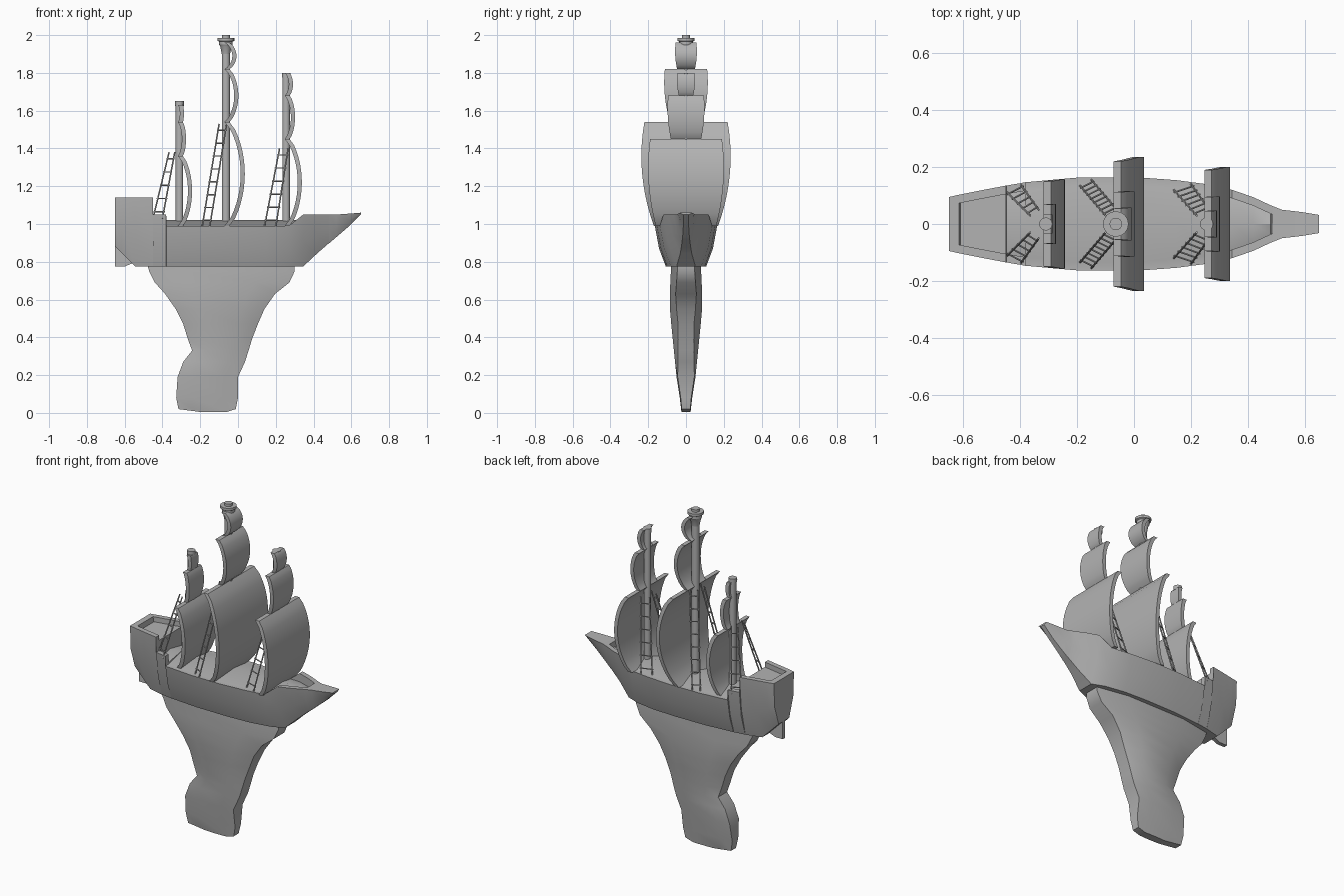
import bpy, bmesh, math
from mathutils import Vector

if "Cube" in bpy.data.objects:
    bpy.data.objects.remove(bpy.data.objects["Cube"], do_unlink=True)

grey = bpy.data.materials.new("plain grey")
grey.use_nodes = True
grey.diffuse_color = (0.45, 0.45, 0.45, 1)
grey.node_tree.nodes["Principled BSDF"].inputs["Base Color"].default_value = grey.diffuse_color


def finish(bm, name, angle=30):
    """Turn a bmesh into a named, shaded object."""
    bmesh.ops.remove_doubles(bm, verts=bm.verts, dist=0.0001)
    bmesh.ops.recalc_face_normals(bm, faces=bm.faces)
    mesh = bpy.data.meshes.new(name)
    bm.to_mesh(mesh)
    bm.free()
    obj = bpy.data.objects.new(name, mesh)
    bpy.context.collection.objects.link(obj)
    mesh.materials.append(grey)
    bpy.ops.object.select_all(action="DESELECT")
    obj.select_set(True)
    bpy.context.view_layer.objects.active = obj
    bpy.ops.object.shade_smooth_by_angle(angle=math.radians(angle))
    return obj


def loft(name, rings, angle=30):
    """Skin closed rings of points and cap both ends."""
    bm = bmesh.new()
    rows = [[bm.verts.new(p) for p in ring] for ring in rings]
    n = len(rows[0])
    for a, b in zip(rows, rows[1:]):
        for i in range(n):
            j = (i + 1) % n
            bm.faces.new((a[i], a[j], b[j], b[i]))
    bm.faces.new(rows[0])
    bm.faces.new(rows[-1])
    return finish(bm, name, angle)


def lathe(name, x, profile, sides=16):
    """Round part about an upright axis, from (radius, height) pairs."""
    turns = [math.tau * i / sides for i in range(sides)]
    loft(name, [[(x + r * math.cos(t), r * math.sin(t), z) for t in turns]
                for r, z in profile])


def rod(bm, a, b, r):
    """Thin six-sided bar between two points."""
    a, b = Vector(a), Vector(b)
    d = b - a
    made = bmesh.ops.create_cone(bm, cap_ends=True, segments=6, radius1=r,
                                 radius2=r, depth=d.length)["verts"]
    turn = d.to_track_quat("Z", "Y").to_matrix()
    for v in made:
        v.co = turn @ v.co + (a + b) / 2


# Hull: x, rail half-width, bottom half-width, rail z, bottom z, deck edge z, deck centre z
stations = [
    (-.65, .095, .05, 1.14, .88, 1.14, 1.14),
    (-.615, .103, .052, 1.14, .845, 1.14, 1.14),
    (-.61, .104, .052, 1.14, .84, 1.11, 1.11),
    (-.545, .117, .055, 1.14, .775, 1.11, 1.11),
    (-.45, .135, .08, 1.14, .775, 1.11, 1.11),
    (-.449, .135, .08, 1.05, .775, 1, 1.02),
    (-.38, .147, .09, 1.05, .775, 1, 1.02),
    (-.379, .147, .09, .99, .775, .99, 1.02),
    (-.2, .163, .105, .99, .775, .99, 1.02),
    (0, .165, .107, .99, .775, .99, 1.02),
    (.15, .154, .1, .99, .775, .99, 1.02),
    (.27, .138, .08, .99, .775, .99, 1.02),
    (.345, .12, .05, 1.05, .775, 1, 1.02),
    (.42, .094, .03, 1.05, .845, 1, 1.02),
    (.48, .066, .022, 1.05, .897, 1.01, 1.02),
    (.485, .064, .022, 1.05, .9, 1.05, 1.05),
    (.52, .05, .018, 1.05, .93, 1.05, 1.05),
    (.59, .042, .014, 1.055, .99, 1.055, 1.055),
    (.65, .032, .014, 1.06, 1.05, 1.06, 1.06),
]
hull_rings = []
for x, wt, wb, zt, zb, edge, centre in stations:
    fullness = .62 + max(0, -.38 - x) * .9
    wm, zm = wb + (wt - wb) * fullness, zb + (zt - zb) * .45
    wi = max(wt - .03, wt * .4)
    half = [(wb, zb), (wm, zm), (wt, zt), (wi, zt), (wi, edge)]
    ring = [(x, y, z) for y, z in half] + [(x, 0, centre)]
    ring += [(x, -y, z) for y, z in reversed(half)]
    hull_rings.append(ring)
loft("hull", hull_rings)

# Keel stand: z, rear x, front x, end half-width, middle half-width
fin = [
    (.005, -.2, -.06, .022, .024), (.02, -.315, -.012, .023, .026),
    (.08, -.327, 0, .028, .033), (.19, -.32, 0, .044, .05),
    (.27, -.29, .037, .043, .058), (.33, -.243, .056, .042, .064),
    (.39, -.265, .074, .041, .07), (.47, -.29, .105, .042, .078),
    (.55, -.33, .14, .05, .085), (.63, -.386, .196, .055, .085),
    (.69, -.44, .272, .05, .083), (.75, -.47, .3, .046, .08),
    (.785, -.48, .3, .045, .08),
]
fin_rings = []
for z, rear, front, e, m in fin:
    q = (front - rear) / 4
    half = [(rear, e), (rear + q, m), (front - q, m), (front, e)]
    fin_rings.append([(x, y, z) for x, y in half] + [(x, -y, z) for x, y in reversed(half)])
loft("keel_stand", fin_rings, 35)

# Rudder under the stern
outline = [(-.65, .775), (-.6, .775), (-.54, .8), (-.54, .9), (-.65, .92)]
loft("rudder", [[(x, y, z) for x, z in outline] for y in (-.012, .012)])

# Masts and lookout
masts = {"rear": (-.31, .02, 1.65), "main": (-.064, .022, 2.0), "fore": (.255, .02, 1.8)}
for label, (x, r, top) in masts.items():
    lathe(label + "_mast", x, [(r, .97), (r, top)])
lathe("lookout", masts["main"][0],
      [(.022, 1.9), (.03, 1.94), (.036, 1.95), (.036, 1.965), (.045, 1.97), (.045, 1.985), (.02, 1.985)])
for label in ("rear", "fore"):
    x, r, top = masts[label]
    lathe(label + "_mast_cap", x, [(r + .003, top - .025), (r + .003, top)])


def sail(name, x, z0, z1, bulge, low, mid, high, steps=14):
    """Billowing slab: bulge is the foremost x, low/mid/high are half-widths."""
    rings = []
    for i in range(steps + 1):
        t = i / steps
        swell = math.sqrt(4 * t * (1 - t)) * .4 + 4 * t * (1 - t) * .6
        front = x + .018 + (bulge - x - .018) * swell
        back = x - .008 + (bulge - .022 - x + .008) * swell
        flat = low + (high - low) * t
        w = flat + (mid - (low + high) / 2) * 4 * t * (1 - t)
        z = z0 + (z1 - z0) * t
        rings.append([(back, -w, z), (front, -w, z), (front, w, z), (back, w, z)])
    loft(name, rings)


# Sails, three to a mast: bottom z, top z, foremost x, half-widths
sails = {
    "rear": [(.99, 1.36, -.243, .125, .155, .15), (1.36, 1.54, -.275, .06, .07, .068),
             (1.54, 1.63, -.286, .03, .034, .033)],
    "main": [(.99, 1.54, .036, .17, .232, .22), (1.54, 1.82, .002, .085, .112, .112),
             (1.82, 1.96, -.008, .047, .057, .055)],
    "fore": [(.99, 1.45, .338, .16, .198, .19), (1.45, 1.68, .302, .08, .096, .095),
             (1.68, 1.8, .291, .038, .047, .045)],
}
for label, rows in sails.items():
    for part, row in zip(("lower", "middle", "top"), rows):
        sail(f"{label}_{part}_sail", masts[label][0], *row)

# Rope ladders: top and bottom of the rear rope and of the front rope
ladders = {
    "rear": [(-.365, .03, 1.38), (-.45, .115, 1.03), (-.335, .05, 1.38), (-.4, .14, 1.03)],
    "main": [(-.1, .03, 1.53), (-.19, .135, .985), (-.06, .05, 1.53), (-.15, .155, .985)],
    "fore": [(.22, .03, 1.4), (.14, .12, .985), (.265, .05, 1.4), (.2, .14, .985)],
}
for label, points in ladders.items():
    for side, sign in (("left", 1), ("right", -1)):
        a, b, c, d = [Vector((x, y * sign, z)) for x, y, z in points]
        bm = bmesh.new()
        rod(bm, a, b, .004)
        rod(bm, c, d, .004)
        count = round((a.z - b.z) / .065)
        for i in range(count):
            t = (i + .5) / count
            p, q = a.lerp(b, t), c.lerp(d, t)
            over = (q - p) * .12
            rod(bm, p - over, q + over, .0035)
        finish(bm, f"{label}_{side}_ladder")
